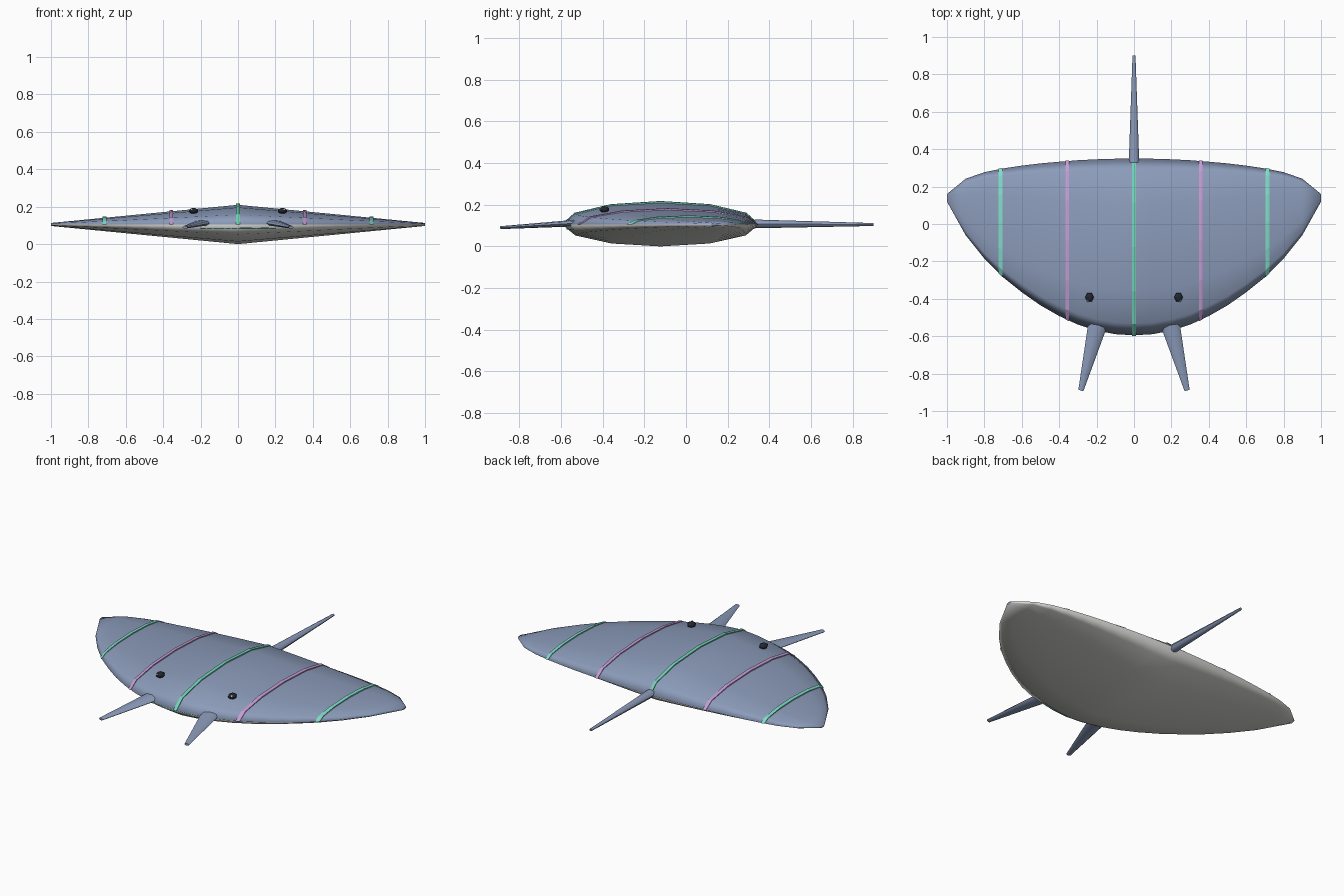
import bpy, bmesh, math
from mathutils import Vector

if "Cube" in bpy.data.objects:
    bpy.data.objects.remove(bpy.data.objects["Cube"])

MID = 0.105      # height of the body's rim
LEAD = [-0.595, -0.589, -0.57, -0.538, -0.492, -0.435, -0.365, -0.285, -0.185, -0.06, 0.12]
TRAIL = [0.35, 0.349, 0.346, 0.341, 0.333, 0.324, 0.312, 0.297, 0.277, 0.242, 0.16]


def material(name, color):
    m = bpy.data.materials.new(name)
    m.diffuse_color = (*color, 1)
    m.use_nodes = True
    m.node_tree.nodes["Principled BSDF"].inputs["Base Color"].default_value = m.diffuse_color
    return m


BLUE = material("slate blue", (0.26, 0.33, 0.49))
BELLY = material("pale belly", (0.72, 0.72, 0.70))
TEAL = material("teal", (0.22, 0.72, 0.58))
GREEN = material("sea green", (0.17, 0.64, 0.47))
PINK = material("lilac", (0.56, 0.33, 0.66))
DARK = material("eye black", (0.015, 0.02, 0.03))
WHITE = material("eye glint", (0.85, 0.85, 0.85))


def make(name, bm, mats, smooth=True):
    bmesh.ops.recalc_face_normals(bm, faces=bm.faces)
    mesh = bpy.data.meshes.new(name)
    bm.to_mesh(mesh)
    bm.free()
    for m in mats:
        mesh.materials.append(m)
    for p in mesh.polygons:
        p.use_smooth = smooth
    ob = bpy.data.objects.new(name, mesh)
    bpy.context.collection.objects.link(ob)
    return ob


def section(x, angle, lift=0.0):
    """Point on the elliptical body section at station x."""
    t = min(abs(x), 1) * 10
    i = min(int(t), 9)
    f = t - i
    y0 = LEAD[i] + (LEAD[i + 1] - LEAD[i]) * f
    y1 = TRAIL[i] + (TRAIL[i + 1] - TRAIL[i]) * f
    a = (y1 - y0) / 2 + lift * 0.5
    b = 0.105 - 0.097 * abs(x) + lift
    return Vector((x, (y0 + y1) / 2 + a * math.cos(angle), MID + b * math.sin(angle)))


def loft(bm, rings, cap=True):
    rows = [[bm.verts.new(p) for p in r] for r in rings]
    n = len(rows[0])
    for r, s in zip(rows, rows[1:]):
        for j in range(n):
            bm.faces.new((r[j], r[(j + 1) % n], s[(j + 1) % n], s[j]))
    if cap:
        bm.faces.new(rows[0])
        bm.faces.new(rows[-1])


# Body: wing-like disc, blue above the rim and pale below
bm = bmesh.new()
loft(bm, [[section(i / 10, j * math.pi / 6) for j in range(12)] for i in range(-10, 11)])
for f in bm.faces:
    f.material_index = int(f.calc_center_median().z < MID - 0.0001)
make("body", bm, [BLUE, BELLY])


# Stripes: raised bands running over the back
def stripe(name, x, mat):
    bm = bmesh.new()
    rings = []
    for k in range(13):
        ang = math.pi * k / 12
        # follow the flat facets between section corners
        j = min(int(k / 2), 5)
        f = k / 2 - j

        def point(px, lift):
            p = section(px, j * math.pi / 6, lift)
            return p.lerp(section(px, (j + 1) * math.pi / 6, lift), f)
        rings.append([point(x - 0.01, -0.004), point(x - 0.01, 0.007),
                      point(x, 0.008),
                      point(x + 0.01, 0.007), point(x + 0.01, -0.004)])
    loft(bm, rings)
    make(name, bm, [mat], smooth=False)


stripe("centre_stripe", 0, GREEN)
for side, s in (("left", -1), ("right", 1)):
    stripe(side + "_inner_stripe", s * 0.357, PINK)
    stripe(side + "_outer_stripe", s * 0.714, TEAL)


# Tapered limbs: flattened cones
def taper(name, a, b, size_a, size_b, mat, sides=8):
    a, b = Vector(a), Vector(b)
    along = (b - a).normalized()
    across = along.cross(Vector((0, 0, 1))).normalized()
    up = across.cross(along)
    rings = []
    for c, (w, h) in ((a, size_a), (b, size_b)):
        rings.append([c + across * w * math.cos(t) + up * h * math.sin(t)
                      for t in (2 * math.pi * k / sides for k in range(sides))])
    bm = bmesh.new()
    loft(bm, rings)
    ob = make(name, bm, [mat])
    with bpy.context.temp_override(object=ob, active_object=ob, selected_objects=[ob],
                                   selected_editable_objects=[ob]):
        bpy.ops.object.shade_smooth_by_angle(angle=math.radians(50))


taper("tail", (0, 0.33, 0.108), (0, 0.9, 0.105), (0.028, 0.021), (0.008, 0.007), BLUE)


# Eyes: low-sided beads with a small glint
def bead(name, centre, radii, mat):
    bm = bmesh.new()
    bmesh.ops.create_uvsphere(bm, u_segments=6, v_segments=5, radius=1)
    for v in bm.verts:
        c = v.co
        # turn the hexagon so that a corner points forward
        c = Vector((-c.y * radii[0], c.x * radii[1], c.z * radii[2]))
        v.co = c + Vector(centre)
    make(name, bm, [mat])


for side, s in (("left", -1), ("right", 1)):
    taper(side + "_head_fin", (s * 0.192, -0.53, 0.112), (s * 0.284, -0.89, 0.09),
          (0.052, 0.016), (0.014, 0.007), BLUE)
    bead(side + "_eye", (s * 0.238, -0.392, 0.178), (0.025, 0.028, 0.016), DARK)
    bead(side + "_eye_glint", (s * 0.247, -0.412, 0.185), (0.006, 0.006, 0.006), WHITE)

# Mouth: thin line under the front rim
bm = bmesh.new()
rings = []
for k in range(-6, 7):
    x = 0.2 * k / 6
    p = section(x, 0).lerp(section(x, 0), 0)
    rim, low = section(x, math.pi), section(x, math.pi * 7 / 6)
    p = rim.lerp(low, (MID - 0.085) / (MID - low.z))
    rings.append([p + Vector((0, 0.004 * math.cos(t), 0.004 * math.sin(t)))
                  for t in (2 * math.pi * q / 6 for q in range(6))])
loft(bm, rings)
make("mouth", bm, [TEAL])
